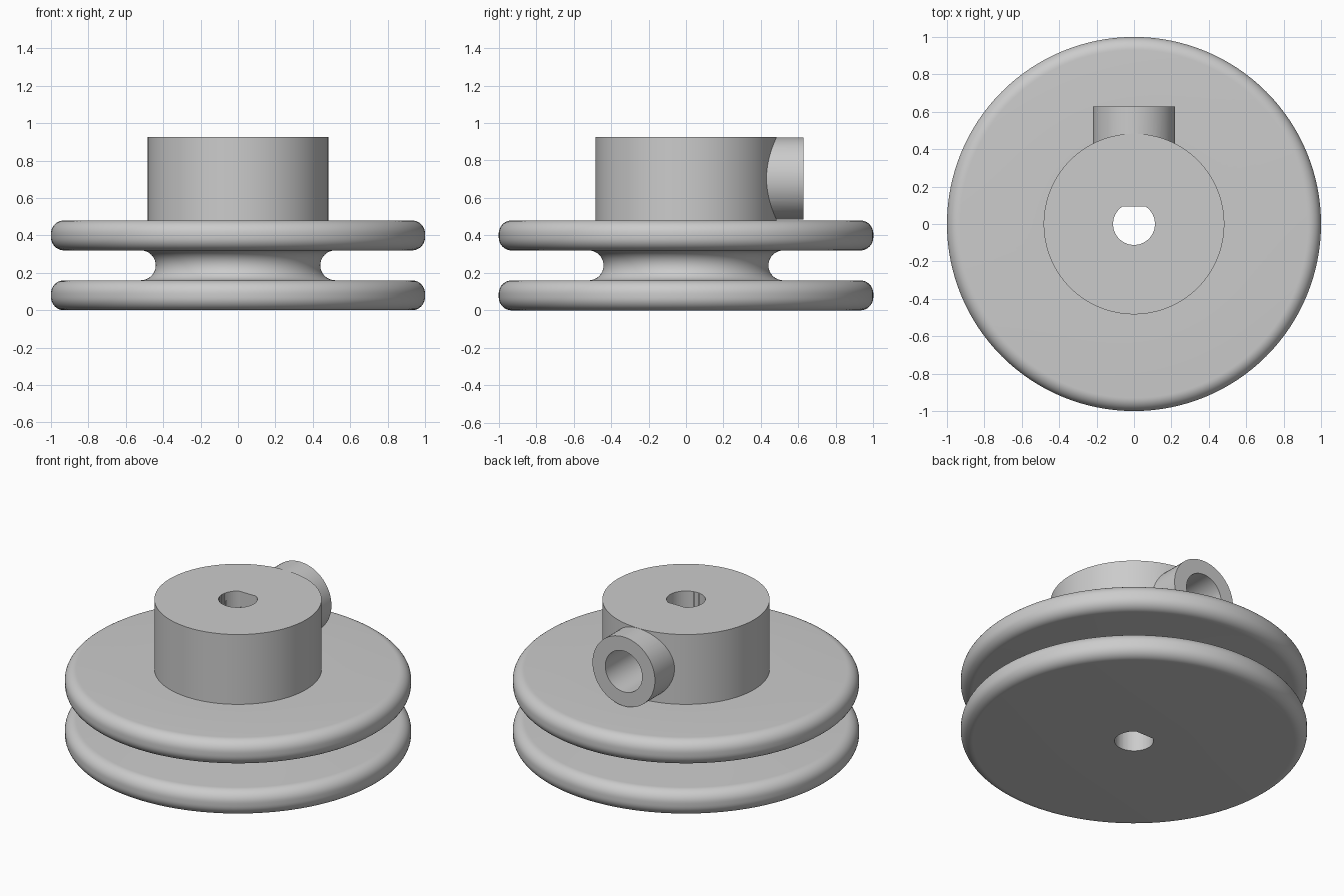
import bpy, bmesh
from math import sin, cos, pi, radians
from mathutils import Matrix

if "Cube" in bpy.data.objects:
    bpy.data.objects.remove(bpy.data.objects["Cube"])

mat = bpy.data.materials.new("plain_grey")
mat.use_nodes = True
GREY = (0.6, 0.6, 0.6, 1)
mat.diffuse_color = GREY
mat.node_tree.nodes["Principled BSDF"].inputs["Base Color"].default_value = GREY

FLANGE, GAP, HUB_R, HUB_TOP = 0.16, 0.16, 0.483, 0.925
FILLET, BOSS_Z = 0.07, 0.704


def add_object(name, bm):
    bmesh.ops.recalc_face_normals(bm, faces=bm.faces)
    mesh = bpy.data.meshes.new(name)
    bm.to_mesh(mesh)
    bm.free()
    mesh.materials.append(mat)
    obj = bpy.data.objects.new(name, mesh)
    bpy.context.collection.objects.link(obj)
    return obj


def arc(r, z, radius, start, end, steps=10):
    """Profile points on an arc, angles in degrees."""
    angles = [radians(start + (end - start) * i / steps) for i in range(steps + 1)]
    return [(r + radius * cos(a), z + radius * sin(a)) for a in angles]


def lathe(name, profile, steps=128):
    bm = bmesh.new()
    verts = [bm.verts.new((r, 0, z)) for r, z in profile]
    edges = [bm.edges.new(pair) for pair in zip(verts, verts[1:])]
    bmesh.ops.spin(bm, geom=verts + edges, axis=(0, 0, 1), cent=(0, 0, 0),
                   angle=2 * pi, steps=steps)
    bmesh.ops.remove_doubles(bm, verts=bm.verts, dist=1e-5)
    return add_object(name, bm)


def rod(name, radius, y0, y1):
    """Cylinder lying along y at the boss height."""
    bm = bmesh.new()
    place = Matrix.Translation((0, (y0 + y1) / 2, BOSS_Z)) @ Matrix.Rotation(pi / 2, 4, 'X')
    bmesh.ops.create_cone(bm, cap_ends=True, segments=64, radius1=radius,
                          radius2=radius, depth=y1 - y0, matrix=place)
    return add_object(name, bm)


def combine(target, tool, operation):
    mod = target.modifiers.new(tool.name, 'BOOLEAN')
    mod.operation, mod.solver, mod.object = operation, 'EXACT', tool
    bpy.context.view_layer.objects.active = target
    bpy.ops.object.modifier_apply(modifier=mod.name)
    bpy.data.objects.remove(tool)


def flange_rim(z):
    return (arc(1 - FILLET, z + FILLET, FILLET, -90, 0)
            + arc(1 - FILLET, z + FLANGE - FILLET, FILLET, 0, 90))


# Wheel: two rounded flanges, a concave groove and the hub in one profile
upper = FLANGE + GAP
profile = [(0, 0)] + flange_rim(0)
profile += arc(0.52, FLANGE + GAP / 2, GAP / 2, 270, 90, 16)
profile += flange_rim(upper)
profile += [(HUB_R, upper + FLANGE), (HUB_R, HUB_TOP), (0, HUB_TOP)]
pulley = lathe("pulley_wheel", profile)

# Set-screw boss on the back of the hub
combine(pulley, rod("boss", 0.22, 0.3, 0.627), 'UNION')

# D-shaped shaft bore
bm = bmesh.new()
bmesh.ops.create_cone(bm, cap_ends=True, segments=64, radius1=0.112, radius2=0.112,
                      depth=2, matrix=Matrix.Translation((0, 0, 0.5)))
for v in bm.verts:
    v.co.y = min(v.co.y, 0.094)
bmesh.ops.dissolve_limit(bm, angle_limit=0.001, verts=bm.verts, edges=bm.edges)
combine(pulley, add_object("bore", bm), 'DIFFERENCE')

# Set-screw hole through to the bore
combine(pulley, rod("screw_hole", 0.13, 0.02, 0.8), 'DIFFERENCE')

# Smooth shading with crisp edges
for obj in bpy.context.selected_objects:
    obj.select_set(False)
pulley.select_set(True)
bpy.context.view_layer.objects.active = pulley
bpy.ops.object.shade_smooth_by_angle(angle=radians(30))
